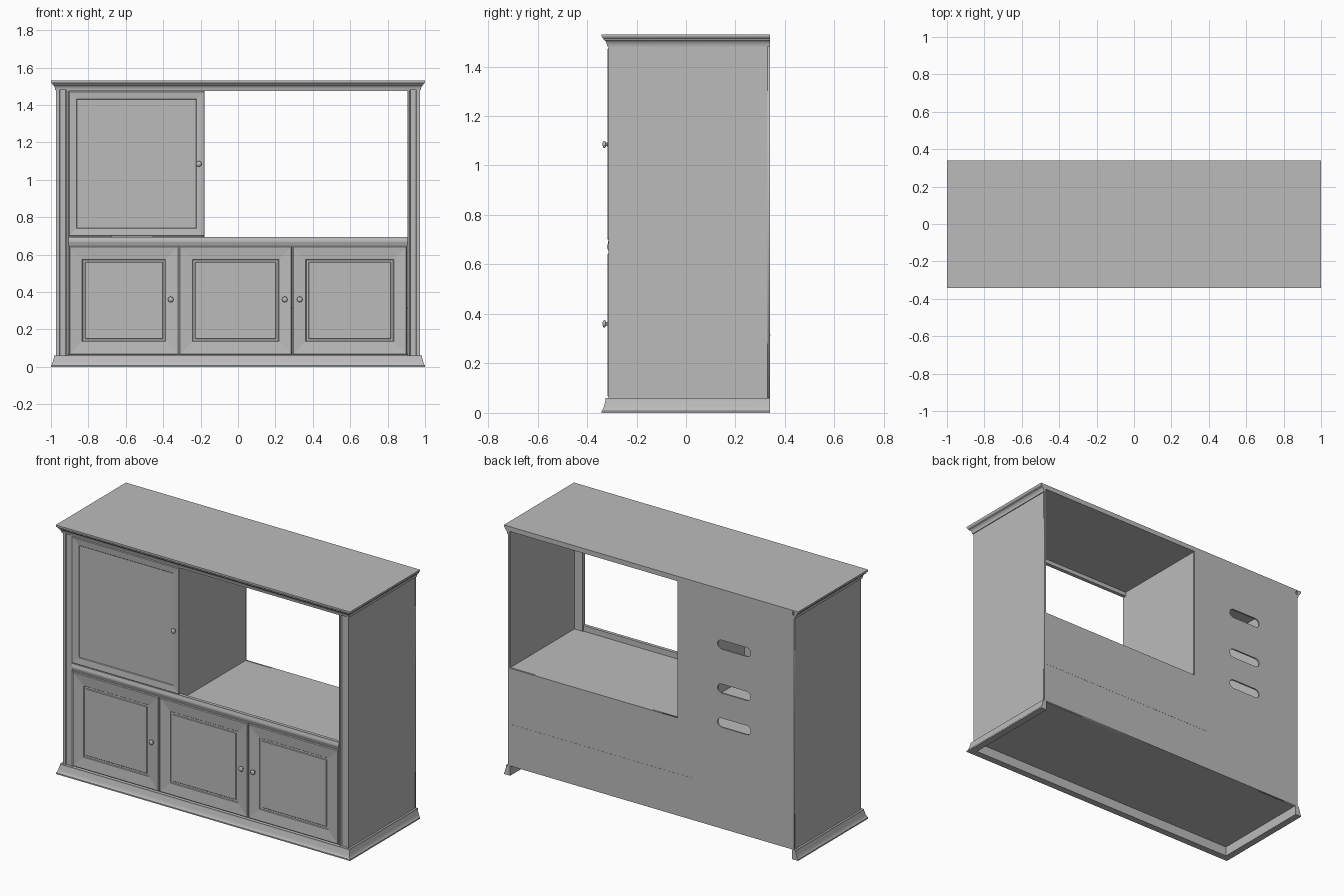
import bpy, bmesh, math
from mathutils import Matrix

cube = bpy.data.objects.get("Cube")
if cube:
    bpy.data.objects.remove(cube)

GREY = (0.5, 0.5, 0.5, 1)
grey = bpy.data.materials.new("plain grey")
grey.use_nodes = True
grey.diffuse_color = GREY
grey.node_tree.nodes["Principled BSDF"].inputs["Base Color"].default_value = GREY

# Overall carcass measures
W, FRONT, BACK = 0.972, -0.313, 0.34
INNER = W - 0.01
FLOOR, SHELF, CEIL = 0.06, 0.66, 1.5
DIVIDE = -0.18


def finish(name, bm, smooth=False):
    bmesh.ops.recalc_face_normals(bm, faces=bm.faces)
    mesh = bpy.data.meshes.new(name)
    bm.to_mesh(mesh)
    bm.free()
    mesh.materials.append(grey)
    ob = bpy.data.objects.new(name, mesh)
    bpy.context.collection.objects.link(ob)
    if smooth:
        bpy.ops.object.select_all(action="DESELECT")
        ob.select_set(True)
        bpy.context.view_layer.objects.active = ob
        bpy.ops.object.shade_smooth_by_angle(angle=math.radians(35))
    return ob


def loft(name, rings, closed=True, smooth=False):
    """Skin rows of points; closed joins the ends of each row."""
    bm = bmesh.new()
    rows = [[bm.verts.new(p) for p in ring] for ring in rings]
    n = len(rows[0])
    for a, b in zip(rows, rows[1:]):
        for i in range(n if closed else n - 1):
            j = (i + 1) % n
            bm.faces.new((a[i], a[j], b[j], b[i]))
    bm.faces.new(rows[0])
    bm.faces.new(rows[-1])
    return finish(name, bm, smooth)


def box(name, x0, x1, y0, y1, z0, z1):
    rect = [(x0, y0), (x1, y0), (x1, y1), (x0, y1)]
    return loft(name, [[(x, y, z) for x, y in rect] for z in (z0, z1)])


def moulding(name, profile):
    """Sweep an (outward offset, height) profile round the sides and front."""
    rings = []
    for sx, at_back in ((-1, True), (-1, False), (1, False), (1, True)):
        rings.append([(sx * (W + o), BACK if at_back else FRONT - o, z) for o, z in profile])
    return loft(name, rings, smooth=True)


def door(name, x0, x1, z0, z1, steps):
    """Nested rectangles, each given as (inset, y)."""
    return loft(name, [[(x0 + i, y, z0 + i), (x1 - i, y, z0 + i),
                        (x1 - i, y, z1 - i), (x0 + i, y, z1 - i)] for i, y in steps])


def knob(name, x, z):
    bm = bmesh.new()
    turn = Matrix.Rotation(math.pi / 2, 4, "X")
    bmesh.ops.create_cone(bm, cap_ends=True, segments=20, radius1=0.009, radius2=0.006,
                          depth=0.022, matrix=Matrix.Translation((x, -0.317, z)) @ turn)
    bmesh.ops.create_uvsphere(bm, u_segments=20, v_segments=10, radius=0.015,
                              matrix=Matrix.Translation((x, -0.33, z)) @ turn
                              @ Matrix.Diagonal((1, 1, 0.5, 1)))
    return finish(name, bm, True)


# Base and crown mouldings
moulding("base_moulding", [(-0.015, 0), (0.028, 0), (0.028, 0.008), (0.024, 0.012), (0.02, 0.022),
                           (0.016, 0.034), (0.014, 0.046), (0.012, 0.05), (0.012, FLOOR),
                           (-0.015, FLOOR)])
moulding("crown_moulding", [(0, 1.48), (0.005, 1.48), (0.006, 1.488), (0.009, 1.497), (0.014, 1.504),
                            (0.02, 1.508), (0.02, 1.513), (0.025, 1.516), (0.028, 1.522),
                            (0, 1.522)])
box("top_board", -1, 1, FRONT - 0.028, BACK, 1.522, 1.53)
box("ceiling_board", -INNER, INNER, -0.29, BACK, CEIL, 1.522)

# Carcass boards
box("bottom_board", -INNER, INNER, -0.3, BACK - 0.01, FLOOR, FLOOR + 0.01)
box("media_shelf", -INNER, INNER, -0.3, BACK - 0.01, SHELF - 0.01, SHELF)
box("lower_shelf", -0.29, INNER, -0.28, BACK + 0.0008, 0.312, 0.317)
box("upper_partition", DIVIDE - 0.01, DIVIDE, -0.295, BACK - 0.01, SHELF, CEIL)
box("top_rail", -0.91, 0.91, FRONT, -0.29, 1.475, 1.522)

# Side panels and fluted front stiles
stile = [(0.905, -0.29), (0.905, -0.31), (0.909, FRONT), (0.917, FRONT), (0.921, -0.308),
         (0.951, -0.308), (0.955, FRONT), (W, FRONT), (W, -0.29)]
for side, s in (("left", 1), ("right", -1)):
    box(side + "_side_panel", s * INNER, s * W, -0.29, BACK - 0.01, FLOOR, 1.522)
    loft(side + "_stile", [[(s * x, y, z) for x, y in stile] for z in (FLOOR, 1.522)])

# Moulded rail along the front of the shelf
rail = [(-0.295, 0.647), (-0.313, 0.647), (-0.314, 0.656), (-0.318, 0.662), (-0.319, 0.672),
        (-0.318, 0.68), (-0.315, 0.686), (-0.315, 0.695), (-0.295, 0.695)]
loft("shelf_rail", [[(x, y, z) for y, z in rail] for x in (-0.907, 0.907)], smooth=True)

# Back panel: filled flat outline with cable slots
curve = bpy.data.curves.new("back_panel", "CURVE")
curve.dimensions = "2D"
curve.fill_mode = "BOTH"
curve.extrude = 0.005


def outline(points):
    sp = curve.splines.new("POLY")
    sp.points.add(len(points) - 1)
    for p, (x, z) in zip(sp.points, points):
        p.co = (x, z, 0, 1)
    sp.use_cyclic_u = True


outline([(-W, FLOOR), (W, FLOOR), (W, 1.522), (INNER, 1.522), (INNER, SHELF),
         (DIVIDE, SHELF), (DIVIDE, CEIL), (-W, CEIL)])
for height in (1.19, 0.92, 0.71):
    slot = []
    for end in (1, -1):
        for k in range(9):
            a = math.pi * (k / 8 - 0.5)
            slot.append((-0.565 + end * (0.085 + 0.028 * math.cos(a)),
                         height + end * 0.028 * math.sin(a)))
    outline(slot)
curve.materials.append(grey)
back = bpy.data.objects.new("back_panel", curve)
bpy.context.collection.objects.link(back)
back.rotation_euler.x = math.pi / 2
back.location.y = BACK - 0.005
bpy.ops.object.select_all(action="DESELECT")
back.select_set(True)
bpy.context.view_layer.objects.active = back
bpy.ops.object.convert(target="MESH")

# Lower doors with framed, recessed panels
panelled = [(0, -0.295), (0, -0.313), (0.004, -0.317), (0.07, -0.31), (0.073, -0.306),
            (0.084, -0.306), (0.087, -0.309)]
edges = [-0.905, -0.315, 0.29, 0.905]
for name, x0, x1 in zip(("right", "middle", "left"), edges, edges[1:]):
    door(name + "_lower_door", x0 + 0.002, x1 - 0.002, 0.065, 0.645, panelled)

# Upper door with a shallow sloping border
door("upper_door", -0.905, DIVIDE, 0.698, 1.473,
     [(0, -0.295), (0, -0.314), (0.003, -0.317), (0.042, -0.313), (0.045, -0.31)])

# Knobs
knob("right_lower_knob", -0.36, 0.36)
knob("middle_lower_knob", 0.25, 0.36)
knob("left_lower_knob", 0.33, 0.36)
knob("upper_knob", -0.21, 1.085)
